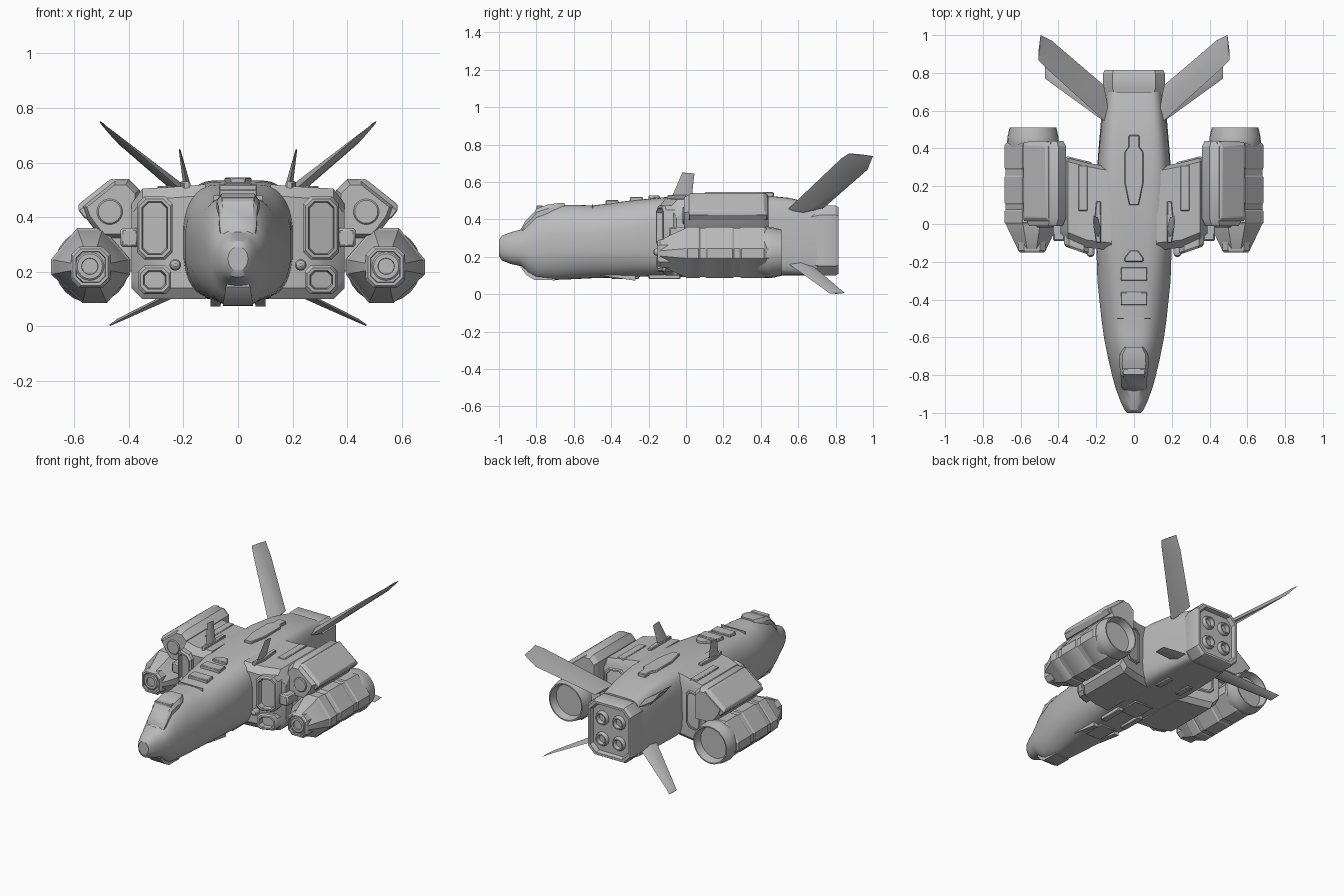
import bpy, bmesh
from math import sin, cos, pi
from mathutils import Vector

if "Cube" in bpy.data.objects:
    bpy.data.objects.remove(bpy.data.objects["Cube"])

grey = bpy.data.materials.new("hull_grey")
grey.use_nodes = True
grey.diffuse_color = (0.5, 0.5, 0.5, 1)
for node in grey.node_tree.nodes:
    if node.type == 'BSDF_PRINCIPLED':
        node.inputs["Base Color"].default_value = (0.5, 0.5, 0.5, 1)


def loft(name, rings, mirror=False, bevel=0):
    """Skin a row of equal-length rings, cap both ends, optionally mirror over x."""
    bm = bmesh.new()
    rows = [[bm.verts.new(p) for p in ring] for ring in rings]
    n = len(rows[0])
    for a, b in zip(rows, rows[1:]):
        for i in range(n):
            j = (i + 1) % n
            bm.faces.new((a[i], a[j], b[j], b[i]))
    bm.faces.new(rows[0])
    bm.faces.new(rows[-1])
    bmesh.ops.recalc_face_normals(bm, faces=bm.faces)
    mesh = bpy.data.meshes.new(name)
    bm.to_mesh(mesh)
    bm.free()
    mesh.materials.append(grey)
    ob = bpy.data.objects.new(name, mesh)
    bpy.context.collection.objects.link(ob)
    bpy.ops.object.select_all(action='DESELECT')
    ob.select_set(True)
    bpy.context.view_layer.objects.active = ob
    bpy.ops.object.shade_smooth_by_angle(angle=0.55)
    if bevel:
        mod = ob.modifiers.new("edge", 'BEVEL')
        mod.width, mod.segments = bevel, 1
    if mirror:
        ob.modifiers.new("mirror", 'MIRROR')
    return ob


def chamfered(y, cx, cz, hx, hz, c, slant=0):
    """Rectangle with cut corners standing across y."""
    pts = [(-hx + c, -hz), (hx - c, -hz), (hx, -hz + c), (hx, hz - c),
           (hx - c, hz), (-hx + c, hz), (-hx, hz - c), (-hx, -hz + c)]
    return [(cx + x, y + slant * x, cz + z) for x, z in pts]


def circle(y, cx, cz, r, n=24):
    return [(cx + r * cos(2 * pi * i / n), y, cz + r * sin(2 * pi * i / n)) for i in range(n)]


def tube(name, cx, cz, stations):
    return loft(name, [circle(y, cx, cz, r) for y, r in stations], True)


def plate(name, outline, z0, z1, mirror=False, bevel=0.004):
    """Flat panel from an xy outline."""
    return loft(name, [[(x, y, z) for x, y in outline] for z in (z0, z1)], mirror, bevel)


def box(name, x0, x1, y0, y1, z0, z1, mirror=False, bevel=0.004):
    return plate(name, [(x0, y0), (x1, y0), (x1, y1), (x0, y1)], z0, z1, mirror, bevel)


def duct(name, cx, cz, hx, hz, y0, y1, slant=0):
    """Framed opening at y0 with a recessed floor; the body runs back to y1."""
    d = 0.03 if y1 > y0 else -0.03
    c = min(hx, hz) * 0.4
    loft(name, [chamfered(y1, cx, cz, hx, hz, c, slant),
                chamfered(y0 + d * 0.4, cx, cz, hx, hz, c, slant),
                chamfered(y0, cx, cz, hx - 0.008, hz - 0.008, c, slant),
                chamfered(y0, cx, cz, hx - 0.018, hz - 0.018, c * 0.8, slant),
                chamfered(y0 + d, cx, cz, hx - 0.022, hz - 0.022, c * 0.8, slant)], True)


def fin(name, stations):
    """Diamond-section fin from (leading point, trailing point, half thickness) stations."""
    span = Vector(stations[-1][0]) - Vector(stations[0][0])
    rings = []
    for le, te, t in stations:
        le, te = Vector(le), Vector(te)
        n = (te - le).cross(span).normalized() * t
        mid = le.lerp(te, 0.45)
        rings.append([le, mid + n, te, mid - n])
    loft(name, rings, True)


def hull_ring(y, w, zb, zt, n, top, bottom, count=48):
    """Rounded hull section, narrowed toward the top and the bottom."""
    ring = []
    for i in range(count):
        a = 2 * pi * (i + 0.5) / count
        c, s = cos(a), sin(a)
        x = abs(c) ** (2 / n) * (1 if c > 0 else -1)
        z = abs(s) ** (2 / n) * (1 if s > 0 else -1)
        x *= 1 - (top if z > 0 else bottom) * z * z
        ring.append((w * x, y, (zb + zt) / 2 + (zt - zb) / 2 * z))
    return ring


# Main fuselage: blunt nose, raised brow, squarer toward the tail
hull = [(-1, .036, .205, .29, 2.4, .1, .1), (-.985, .05, .18, .312, 2.5, .1, .1),
        (-.94, .071, .162, .33, 2.7, .15, .15), (-.885, .093, .15, .345, 3, .2, .2),
        (-.84, .107, .105, .4, 3.2, .32, .3), (-.8, .118, .082, .44, 3.4, .36, .33),
        (-.7, .142, .076, .475, 3.6, .36, .34), (-.6, .162, .08, .478, 3.7, .33, .33),
        (-.5, .176, .085, .474, 3.8, .3, .3), (-.3, .197, .09, .5, 4, .24, .25),
        (-.1, .203, .1, .52, 4.5, .15, .15), (.1, .2, .1, .53, 5, .12, .08),
        (.35, .193, .1, .535, 6, .14, .04), (.55, .176, .1, .515, 7, .18, .03),
        (.7, .16, .1, .48, 7, .18, .03)]
loft("fuselage", [hull_ring(*h) for h in hull])

# Tail engine block with four exhausts
loft("engine_block", [chamfered(.66, 0, .285, .15, .175, .05),
                      chamfered(.72, 0, .287, .163, .187, .05),
                      chamfered(.8, 0, .287, .163, .187, .05),
                      chamfered(.815, 0, .287, .155, .178, .047),
                      chamfered(.815, 0, .287, .14, .163, .043),
                      chamfered(.79, 0, .287, .132, .155, .043)])
for label, z in (("lower", .215), ("upper", .355)):
    tube(label + "_exhaust", .062, z, [(.77, .045), (.8, .045), (.815, .038), (.815, .03), (.79, .025)])

# Canopy and dorsal panels
canopy = [(-.88, .06, .35), (-.86, .068, .39), (-.81, .07, .44), (-.8, .071, .458),
          (-.74, .078, .478), (-.69, .075, .486), (-.65, .052, .486)]
loft("canopy", [[(-w, y, .3), (w, y, .3), (w, y, z - .02), (w * .8, y, z),
                 (-w * .8, y, z), (-w, y, z - .02)] for y, w, z in canopy])
box("canopy_step", -.06, .06, -.8, -.765, .42, .474)
loft("chin_plate", [[(-w, y, z), (w, y, z), (w * .8, y, .16), (-w * .8, y, .16)]
                    for y, w, z in [(-.885, .045, .145), (-.85, .052, .1), (-.81, .055, .076), (-.7, .055, .074)]])
box("front_dorsal_panel", -.07, .07, -.43, -.36, .45, .502)
box("rear_dorsal_panel", -.07, .07, -.3, -.23, .45, .52)
box("dorsal_seam", -.09, .09, -.503, -.497, .45, .48, bevel=0)
plate("dorsal_wedge", [(-.05, -.2), (.05, -.2), (.05, -.18), (.02, -.14), (-.02, -.14), (-.05, -.18)], .45, .527)
plate("dorsal_hump", [(-.025, .1), (.025, .1), (.05, .22), (.05, .38), (.028, .41),
                      (.028, .47), (-.028, .47), (-.028, .41), (-.05, .38), (-.05, .22)], .5, .545)

# Shoulders carrying the intakes
loft("shoulder", [[(x, f, zb + .04), (x, f + .03, zb), (x, r - .03, zb), (x, r, zb + .03),
                   (x, r, zt - .04), (x, r - .02, zt), (x, f + .04, zt), (x, f, zt - .04)]
                  for x, f, r, zb, zt in [(.12, -.14, .3, .1, .52), (.25, -.125, .325, .1, .51),
                                          (.35, -.085, .35, .1, .505), (.39, -.05, .355, .14, .45)]], True)
duct("upper_intake", .305, .36, .065, .115, -.14, .05, .35)
duct("lower_intake", .305, .17, .06, .052, -.14, .05, .35)
duct("rear_vent", .29, .32, .07, .13, .343, .2, .25)
tube("sensor_ball", .23, .225, [(-.175, .006), (-.168, .016), (-.155, .021), (-.14, .02), (-.1, .02)])
box("shoulder_strip", .245, .295, .07, .31, .49, .515, True)
plate("shoulder_root_armour", [(.175, -.1), (.2, -.1), (.212, -.02), (.2, .12), (.175, .12)], .45, .53, True)
box("pylon", .35, .47, .02, .32, .2, .42, True)
box("pylon_sensor", .365, .43, -.09, .05, .29, .36, True, .008)

# Lower engine pods
POD = [(.685, .245), (.685, .19), (.57, .085), (.48, .085), (.395, .19), (.395, .245), (.495, .36), (.59, .36)]


def pod_ring(y, k):
    return [(.54 + (x - .54) * k, y, .218 + (z - .218) * k) for x, z in POD]


loft("engine_pod", [pod_ring(-.14, .5), pod_ring(0, .96), pod_ring(.4, .96), pod_ring(.46, .86)], True)
for i, (a, b) in enumerate([(-.005, .08), (.1, .26), (.285, .43)]):
    loft("pod_armour_%d" % (i + 1), [pod_ring(a, .94), pod_ring(a + .012, 1),
                                     pod_ring(b - .012, 1), pod_ring(b, .94)], True)
duct("pod_socket", .54, .217, .072, .075, -.152, -.08)
tube("pod_emitter", .543, .22, [(-.1, .052), (-.145, .052), (-.15, .046), (-.15, .03), (-.13, .028)])
tube("pod_nozzle", .535, .222, [(.36, .12), (.43, .137), (.46, .135), (.51, .124), (.51, .116), (.38, .085)])

# Upper weapon pods with tilted covers
UPPER = [(.575, .44), (.45, .54), (.4, .54), (.36, .5), (.36, .32), (.5, .32), (.56, .4)]


def upper_ring(y, k):
    return [(.46 + (x - .46) * k, y, .42 + (z - .42) * k) for x, z in UPPER]


loft("upper_pod", [upper_ring(-.01, .82), upper_ring(.03, 1), upper_ring(.41, 1), upper_ring(.44, .85)], True)
tube("upper_pod_lens", .47, .42, [(.02, .047), (-.013, .047), (-.018, .042)])
along, out = Vector((.78, 0, -.62)), Vector((.62, 0, .78))
centre = Vector((.508, 0, .472))
cover = []
for depth, w, y0, y1 in ((-.03, .09, .015, .435), (.012, .09, .015, .435), (.028, .075, .035, .415)):
    cover.append([centre + out * depth + along * w * s + Vector((0, y, 0))
                  for s, y in ((-1, y0), (1, y0), (1, y1), (-1, y1))])
loft("upper_pod_cover", cover, True, .004)

# Fins
fin("tail_fin", [((.15, .54, .45), (.16, .735, .46), .024), ((.47, .83, .725), (.435, .97, .665), .009),
                 ((.507, .87, .752), (.495, 1, .738), .004)])
fin("ventral_fin", [((.14, .53, .175), (.14, .68, .15), .016), ((.43, .74, .025), (.44, .83, .022), .007),
                    ((.47, .77, .003), (.47, .85, .006), .003)])
fin("shoulder_fin", [((.186, -.08, .51), (.186, .03, .51), .014), ((.214, -.02, .65), (.214, .045, .645), .003)])

# Belly panels
box("belly_hatch", -.07, .07, -.06, .1, .092, .14)
box("front_belly_hatch", -.06, .06, -.4, -.25, .082, .14)
box("belly_rail", .06, .1, -.2, -.03, .08, .14, True)
box("rear_belly_rail", .06, .1, .33, .45, .09, .14, True)
loft("belly_scoop", [[(x, -.46, .1), (x, -.27, .072), (x, -.27, .14), (x, -.46, .14)] for x in (.065, .1)], True)
